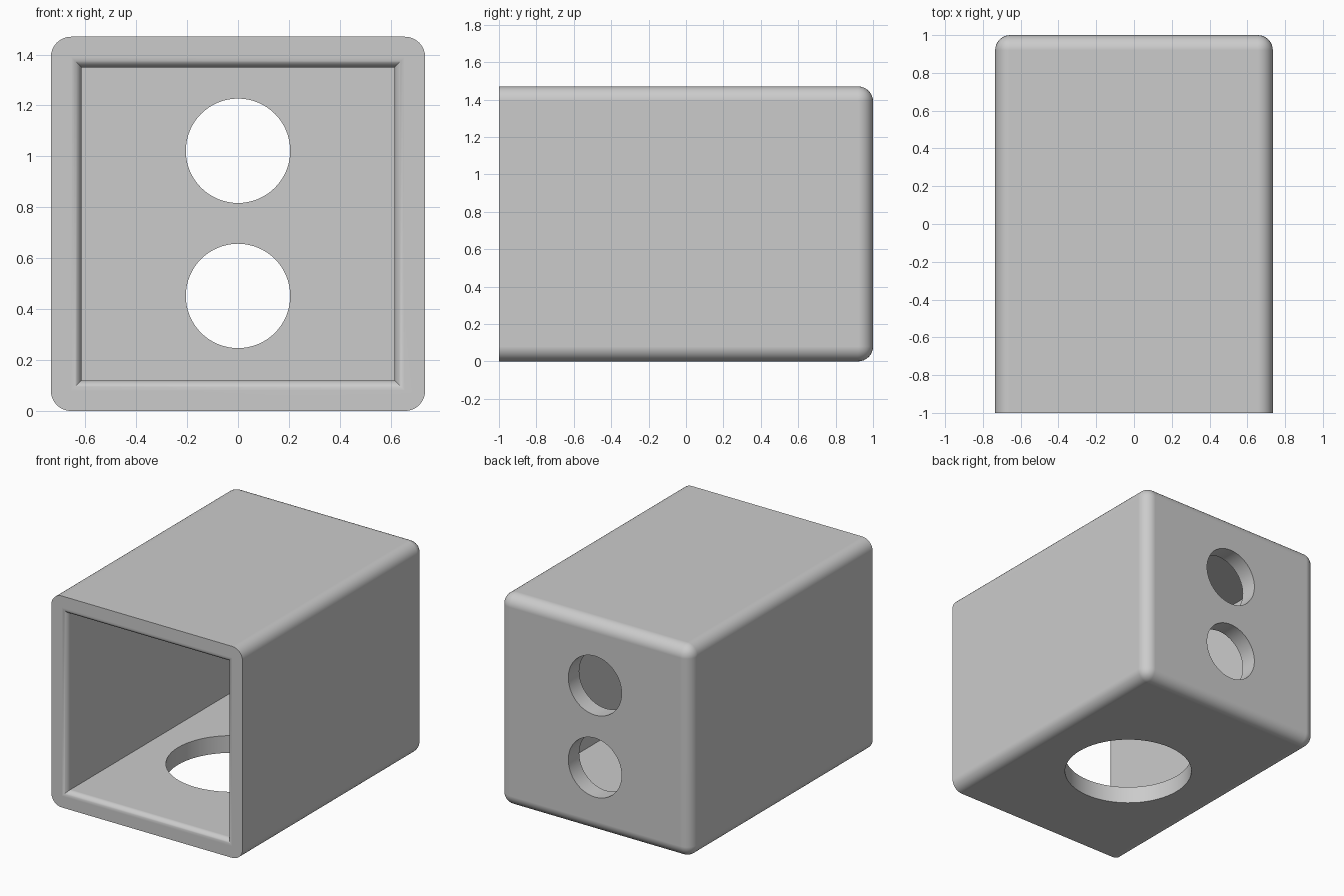
import bpy
import bmesh
from math import cos, sin, pi, radians
from mathutils import Matrix, Vector

if "Cube" in bpy.data.objects:
    bpy.data.objects.remove(bpy.data.objects["Cube"], do_unlink=True)

HALF, HEIGHT, WALL = 0.735, 1.47, 0.12
EDGE_R, LIP_R = 0.08, 0.04
MID = HEIGHT / 2
INNER = HALF - WALL

grey = bpy.data.materials.new("plain grey")
grey.use_nodes = True
color = (0.6, 0.6, 0.6, 1)
grey.diffuse_color = color
grey.node_tree.nodes["Principled BSDF"].inputs["Base Color"].default_value = color


def add_object(name, bm):
    bmesh.ops.recalc_face_normals(bm, faces=bm.faces)
    mesh = bpy.data.meshes.new(name)
    bm.to_mesh(mesh)
    bm.free()
    mesh.materials.append(grey)
    obj = bpy.data.objects.new(name, mesh)
    bpy.context.collection.objects.link(obj)
    return obj


def cylinder(name, center, radius, depth, rotation=Matrix()):
    bm = bmesh.new()
    bmesh.ops.create_cone(bm, cap_ends=True, segments=64, radius1=radius, radius2=radius,
                          depth=depth, matrix=Matrix.Translation(center) @ rotation)
    return add_object(name, bm)


# Outer shell: block rounded everywhere except around the open front
bm = bmesh.new()
bmesh.ops.create_cube(bm, size=1, matrix=Matrix.Translation((0, 0, MID))
                      @ Matrix.Diagonal((2 * HALF, 2, HEIGHT, 1)))
rounded = [e for e in bm.edges if any(v.co.y > 0 for v in e.verts)]
bmesh.ops.bevel(bm, geom=rounded, offset=EDGE_R, segments=8, profile=0.5, affect='EDGES')
housing = add_object("housing", bm)

# Cavity: square rings from the back wall out through the rounded lip
rings = [(INNER, 1 - WALL)]
for i in range(9):
    t = i / 8 * pi / 2
    rings.append((INNER + LIP_R * (1 - cos(t)), -1 + LIP_R * (1 - sin(t))))
rings.append((INNER + LIP_R, -1.1))
bm = bmesh.new()
loops = [[bm.verts.new(Vector((sx * h, y, MID + sz * h)))
          for sx, sz in ((-1, -1), (1, -1), (1, 1), (-1, 1))] for h, y in rings]
for a, b in zip(loops, loops[1:]):
    for k in range(4):
        n = (k + 1) % 4
        bm.faces.new((a[k], a[n], b[n], b[k]))
bm.faces.new(loops[0])
bm.faces.new(loops[-1])
cutters = [add_object("cavity_cutter", bm)]

# Two round holes in the back wall, one larger hole in the floor
along_y = Matrix.Rotation(radians(90), 4, 'X')
for name, z in (("lower_hole_cutter", 0.452), ("upper_hole_cutter", 1.022)):
    cutters.append(cylinder(name, (0, 1, z), 0.205, 0.6, along_y))
cutters.append(cylinder("floor_hole_cutter", (0, -WALL / 2, 0), 0.42, 0.6))

bpy.ops.object.select_all(action='DESELECT')
housing.select_set(True)
bpy.context.view_layer.objects.active = housing
for cutter in cutters:
    cutter.hide_render = True
    mod = housing.modifiers.new(cutter.name, 'BOOLEAN')
    mod.operation = 'DIFFERENCE'
    mod.solver = 'EXACT'
    mod.object = cutter
    bpy.ops.object.modifier_apply(modifier=mod.name)
    bpy.data.objects.remove(cutter, do_unlink=True)

# Smooth rounded edges with flat walls
bpy.ops.object.shade_smooth_by_angle(angle=radians(30))
normals = housing.modifiers.new("flat_walls", 'WEIGHTED_NORMAL')
normals.keep_sharp = True
